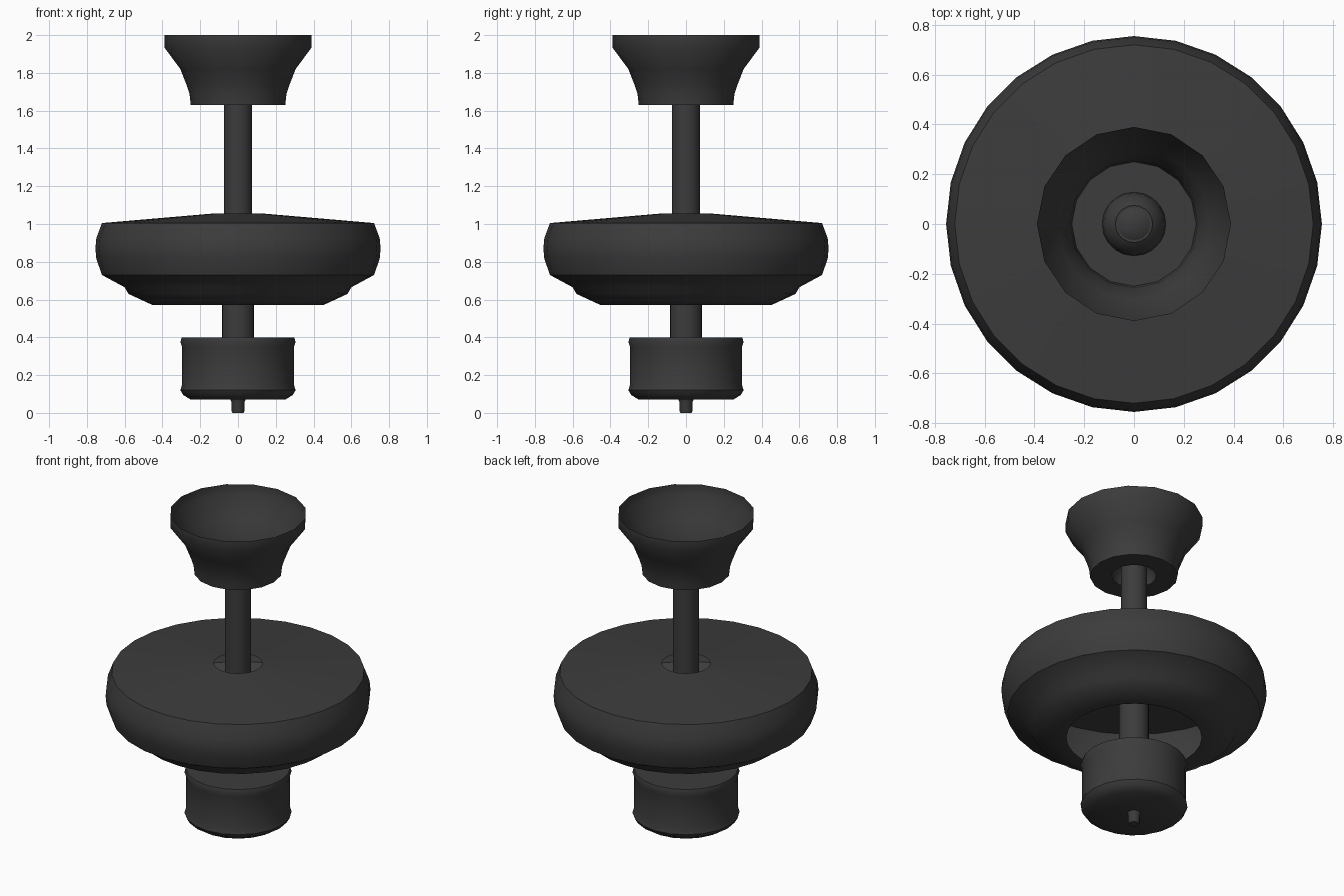
import bpy, bmesh
from math import cos, sin, pi, radians

if "Cube" in bpy.data.objects:
    bpy.data.objects.remove(bpy.data.objects["Cube"])

dark = bpy.data.materials.new("dark_metal")
dark.diffuse_color = (0.045, 0.045, 0.045, 1)
dark.use_nodes = True
dark.node_tree.nodes["Principled BSDF"].inputs["Base Color"].default_value = dark.diffuse_color


def lathe(name, profile, sides):
    """Revolve (radius, z) points about z; radius 0 makes a pole."""
    bm = bmesh.new()
    rings = []
    for r, z in profile:
        if r == 0:
            rings.append([bm.verts.new((0, 0, z))] * sides)
        else:
            rings.append([bm.verts.new((r * cos(2 * pi * i / sides), r * sin(2 * pi * i / sides), z))
                          for i in range(sides)])
    for a, b in zip(rings, rings[1:]):
        for i in range(sides):
            j = (i + 1) % sides
            loop = list(dict.fromkeys((a[i], a[j], b[j], b[i])))
            bm.faces.new(loop)
    me = bpy.data.meshes.new(name)
    bm.to_mesh(me)
    bm.free()
    me.materials.append(dark)
    ob = bpy.data.objects.new(name, me)
    bpy.context.collection.objects.link(ob)
    bpy.ops.object.select_all(action='DESELECT')
    ob.select_set(True)
    bpy.context.view_layer.objects.active = ob
    bpy.ops.object.shade_smooth_by_angle(angle=radians(40))
    return ob


def rod(name, r, z0, z1, sides):
    return lathe(name, [(0, z0), (r, z0), (r, z1), (0, z1)], sides)


# Ceiling canopy: open-topped shell with a hole in its floor
lathe("ceiling_canopy", [(0.128, 1.63), (0.25, 1.63), (0.257, 1.69), (0.27, 1.73),
                         (0.305, 1.82), (0.39, 1.935), (0.39, 2.0)], 16)

# Domed hanger seat inside the canopy, hollow underneath
lathe("hanger_dome", [(0.128, 1.63)] +
      [(0.128 * cos(a * pi / 12), 1.63 + 0.128 * sin(a * pi / 12)) for a in range(1, 6)] +
      [(0, 1.758)], 20)

# Down rod, and the lower shaft carrying the switch housing
rod("down_rod", 0.075, 0.9, 1.74, 20)
rod("lower_shaft", 0.085, 0.38, 0.9, 20)

# Motor housing: hollow shell open around the rods
lathe("motor_housing", [(0.385, 0.57), (0.45, 0.57), (0.58, 0.63), (0.6, 0.665),
                        (0.72, 0.73), (0.75, 0.815), (0.755, 0.87), (0.75, 0.925),
                        (0.72, 1.005), (0.137, 1.055)], 28)

# Switch housing with small beads at both ends
lathe("switch_housing", [(0, 0.07), (0.25, 0.07), (0.29, 0.095), (0.305, 0.12),
                         (0.296, 0.15), (0.296, 0.35), (0.305, 0.375), (0.298, 0.4),
                         (0, 0.4)], 20)

# Pull switch nub
lathe("switch_nub", [(0, 0), (0.03, 0), (0.034, 0.01), (0.034, 0.055), (0.042, 0.075), (0, 0.075)], 12)
